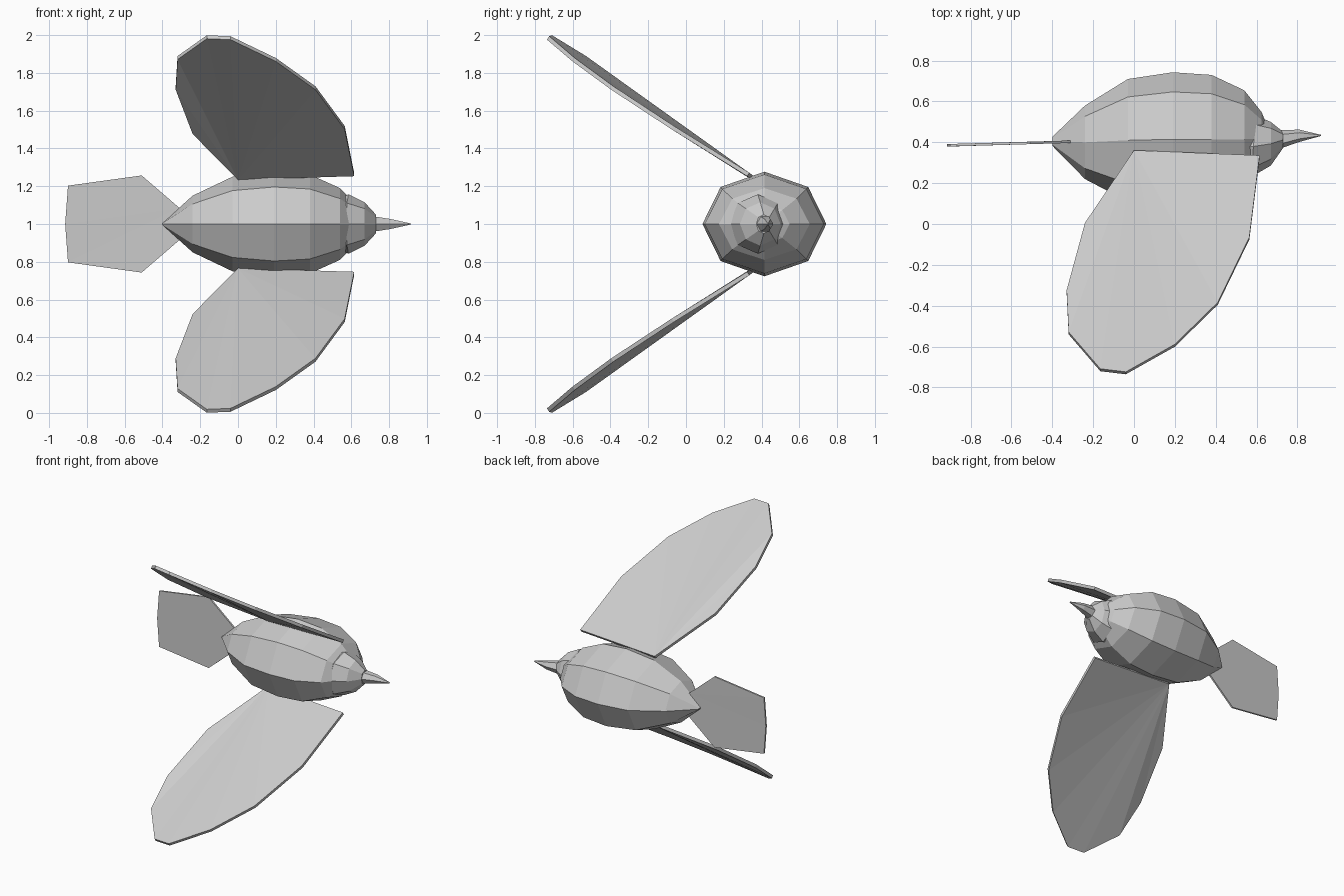
import bpy, bmesh
from math import sin, cos, pi
from mathutils import Vector

if "Cube" in bpy.data.objects:
    bpy.data.objects.remove(bpy.data.objects["Cube"])

MID_Z = 1.0


def finish(name, bm):
    bmesh.ops.recalc_face_normals(bm, faces=bm.faces)
    mesh = bpy.data.meshes.new(name)
    bm.to_mesh(mesh)
    bm.free()
    obj = bpy.data.objects.new(name, mesh)
    bpy.context.collection.objects.link(obj)
    return obj


def loft(name, rings, sides):
    """Join elliptical rings (x, centre y, y radius, z radius, x lean) along x."""
    bm = bmesh.new()
    loops = []
    for x, cy, ry, rz, lean in rings:
        loops.append([bm.verts.new((x + lean * cos(a), cy + ry * cos(a), MID_Z + rz * sin(a)))
                      for a in (2 * pi * i / sides for i in range(sides))])
    for a, b in zip(loops, loops[1:]):
        for i in range(sides):
            j = (i + 1) % sides
            bm.faces.new((a[i], a[j], b[j], b[i]))
    bm.faces.new(loops[0])
    bm.faces.new(loops[-1])
    return finish(name, bm)


def plate(name, points, offset):
    """Thin slab from an outline, fanned from its first corner."""
    bm = bmesh.new()
    off = Vector(offset)
    front = [bm.verts.new(Vector(p) + off) for p in points]
    back = [bm.verts.new(Vector(p) - off) for p in points]
    n = len(points)
    for i in range(1, n - 1):
        bm.faces.new((front[0], front[i], front[i + 1]))
        bm.faces.new((back[0], back[i + 1], back[i]))
    for i in range(n):
        j = (i + 1) % n
        bm.faces.new((front[i], back[i], back[j], front[j]))
    return finish(name, bm)


# Egg-shaped body
body = [(-0.40, 0.405, 0.022, 0.006), (-0.24, 0.40, 0.18, 0.15),
        (-0.03, 0.41, 0.30, 0.25), (0.19, 0.415, 0.328, 0.277),
        (0.38, 0.415, 0.315, 0.262), (0.54, 0.415, 0.24, 0.19),
        (0.625, 0.418, 0.13, 0.105), (0.66, 0.42, 0.04, 0.035)]
loft("body", [r + (0,) for r in body], 8)

# Head with a small collar step
loft("head", [(0.56, 0.38, 0.142, 0.145, 0.012), (0.585, 0.38, 0.15, 0.157, 0.012),
              (0.67, 0.393, 0.107, 0.115, 0.0), (0.73, 0.412, 0.04, 0.05, 0.0)], 8)

# Beak
loft("beak", [(0.70, 0.412, 0.048, 0.05, 0), (0.81, 0.432, 0.03, 0.03, 0),
              (0.915, 0.434, 0.003, 0.003, 0)], 6)

# Mirrored wings
wing = [(0.0, 0.355, 1.243), (0.615, 0.33, 1.262), (0.565, -0.07, 1.51),
        (0.41, -0.39, 1.72), (0.20, -0.595, 1.87), (-0.04, -0.73, 1.985),
        (-0.165, -0.715, 1.99), (-0.32, -0.535, 1.88), (-0.33, -0.33, 1.72),
        (-0.24, 0.0, 1.485)]
for name, side in (("upper_wing", 1), ("lower_wing", -1)):
    plate(name, [(x, y, MID_Z + side * (z - MID_Z)) for x, y, z in wing],
          (0, 0.006, 0.009 * side))

# Flat fan tail
half = [(-0.31, 0.403, 0.085), (-0.51, 0.397, 0.257), (-0.90, 0.386, 0.203)]
tail = ([(x, y, MID_Z + z) for x, y, z in half] + [(-0.915, 0.385, MID_Z)] +
        [(x, y, MID_Z - z) for x, y, z in reversed(half)])
plate("tail", tail, (0, 0.006, 0))
